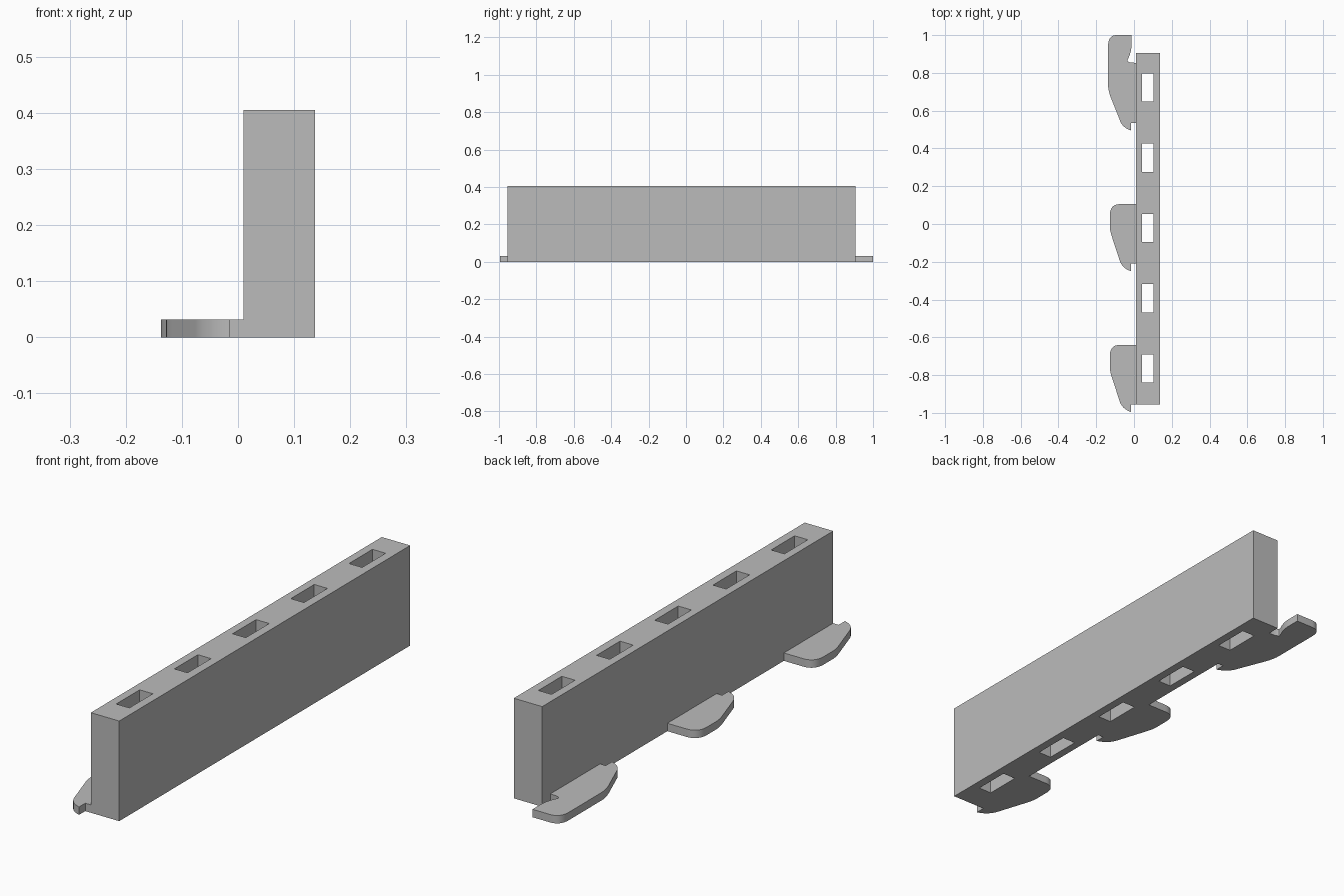
import bpy, bmesh, math

cube = bpy.data.objects.get("Cube")
if cube:
    bpy.data.objects.remove(cube, do_unlink=True)

grey = bpy.data.materials.new("plain grey")
grey.use_nodes = True
grey.diffuse_color = (0.5, 0.5, 0.5, 1)
grey.node_tree.nodes["Principled BSDF"].inputs["Base Color"].default_value = (0.5, 0.5, 0.5, 1)


def extruded(name, bm, height, smooth=False):
    """Raise the flat faces of bm to a solid standing on z = 0."""
    flat = bm.faces[:]
    top = bmesh.ops.extrude_face_region(bm, geom=flat, use_keep_orig=True)["geom"]
    for v in top:
        if isinstance(v, bmesh.types.BMVert):
            v.co.z += height
    bmesh.ops.recalc_face_normals(bm, faces=bm.faces)
    mesh = bpy.data.meshes.new(name)
    bm.to_mesh(mesh)
    bm.free()
    mesh.materials.append(grey)
    obj = bpy.data.objects.new(name, mesh)
    bpy.context.collection.objects.link(obj)
    if smooth:
        bpy.ops.object.select_all(action='DESELECT')
        obj.select_set(True)
        bpy.context.view_layer.objects.active = obj
        bpy.ops.object.shade_smooth_by_angle(angle=math.radians(30))
    return obj


def bezier(p0, p1, p2, steps=8):
    """Rounded corner from p0 to p2 pulled towards p1."""
    pts = []
    for i in range(steps + 1):
        t = i / steps
        pts.append(tuple((1 - t) ** 2 * a + 2 * t * (1 - t) * b + t * t * c
                         for a, b, c in zip(p0, p1, p2)))
    return pts


# Wall: a strip of cells, with the slot cells left out so they run right through
xs = [0.01, 0.043, 0.102, 0.137]
ys = [-0.955]
for i in range(5):
    centre = -0.765 + i * 0.372
    ys += [centre - 0.075, centre + 0.075]
ys.append(0.905)
bm = bmesh.new()
grid = [[bm.verts.new((x, y, 0)) for y in ys] for x in xs]
for i in range(len(xs) - 1):
    for j in range(len(ys) - 1):
        if not (i == 1 and j % 2 == 1):
            bm.faces.new((grid[i][j], grid[i + 1][j], grid[i + 1][j + 1], grid[i][j + 1]))
extruded("slotted_wall", bm, 0.405)


def hook(name, y, left, head):
    """Flat hook: its own head outline, then the shared tapering tail."""
    tail = bezier((left, -0.01), (left, -0.035), (left + 0.012, -0.07))
    tail += bezier((-0.077, -0.19), (-0.064, -0.235), (-0.015, -0.25))
    tail += [(-0.015, -0.21), (0.01, -0.21)]
    bm = bmesh.new()
    bm.faces.new([bm.verts.new((px, py + y, 0)) for px, py in head + tail])
    extruded(name, bm, 0.032, True)


# Two plain hooks with rounded heads
plain_head = [(0.01, 0.105)] + bezier((-0.075, 0.105), (-0.128, 0.105), (-0.128, 0.045))
hook("front_hook", -0.745, -0.128, plain_head)
hook("middle_hook", 0, -0.128, plain_head)

# Back hook with a longer head and a curved notch beside the wall
long_head = [(0.01, 0.108), (-0.022, 0.11), (-0.034, 0.117)]
long_head += bezier((-0.034, 0.124), (-0.013, 0.165), (-0.013, 0.205))
long_head += [(-0.013, 0.255)] + bezier((-0.09, 0.255), (-0.137, 0.255), (-0.137, 0.2))
hook("back_hook", 0.745, -0.137, long_head)
